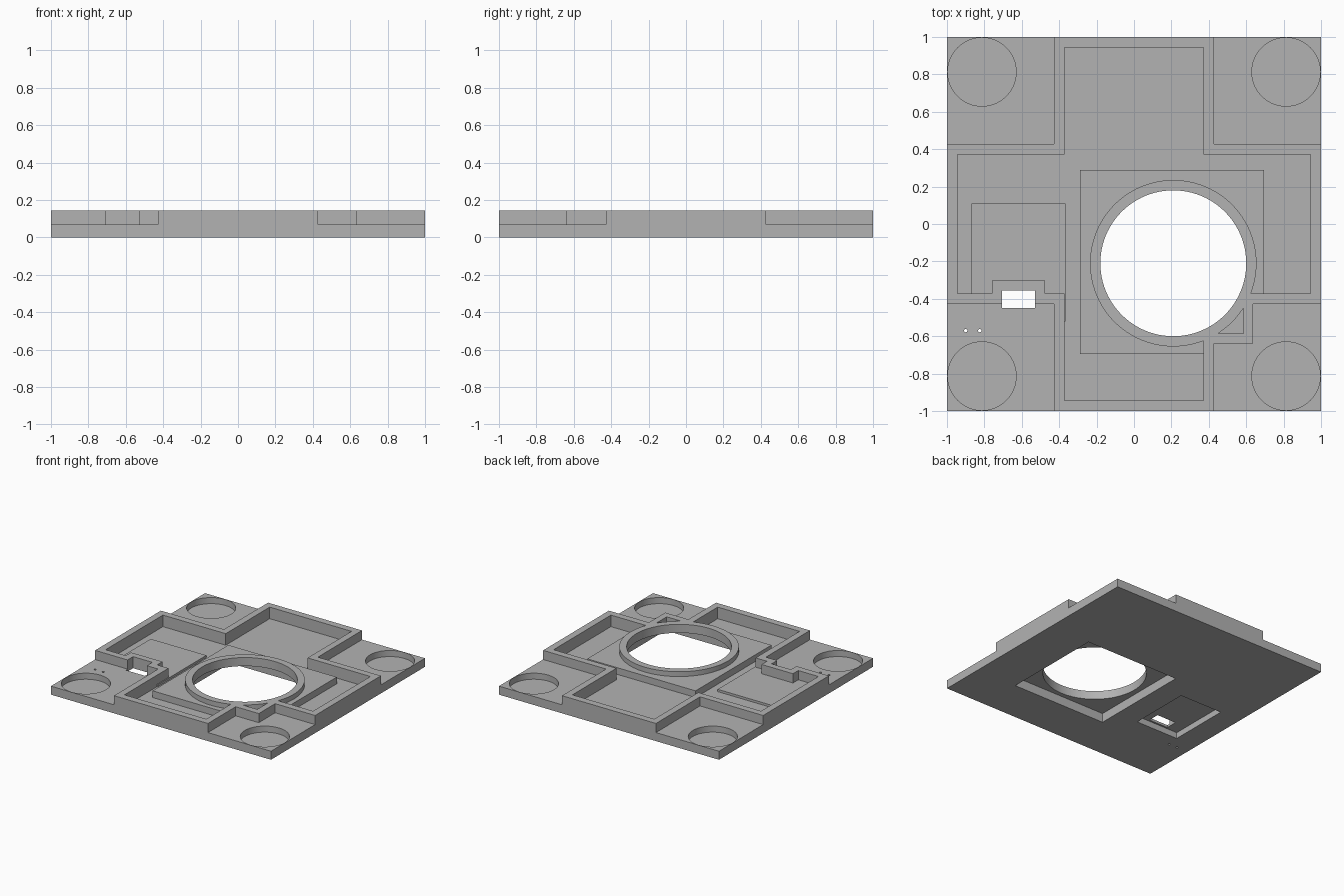
import bpy
import bmesh
from math import cos, sin, tau, radians

if "Cube" in bpy.data.objects:
    bpy.data.objects.remove(bpy.data.objects["Cube"])

grey = bpy.data.materials.new("plain grey")
grey.use_nodes = True
grey.diffuse_color = (0.45, 0.45, 0.45, 1)
grey.node_tree.nodes["Principled BSDF"].inputs["Base Color"].default_value = (0.45, 0.45, 0.45, 1)

PLATE, FLOOR, TOP = 0.07, 0.05, 0.145
LENS = (0.21, -0.21)


def prism(name, points, z0, z1):
    bm = bmesh.new()
    face = bm.faces.new([bm.verts.new((x, y, z0)) for x, y in points])
    lid = bmesh.ops.extrude_face_region(bm, geom=[face])["geom"]
    bmesh.ops.translate(bm, vec=(0, 0, z1 - z0),
                        verts=[v for v in lid if isinstance(v, bmesh.types.BMVert)])
    bmesh.ops.recalc_face_normals(bm, faces=bm.faces)
    mesh = bpy.data.meshes.new(name)
    bm.to_mesh(mesh)
    bm.free()
    mesh.materials.append(grey)
    obj = bpy.data.objects.new(name, mesh)
    bpy.context.collection.objects.link(obj)
    return obj


def rect(x0, x1, y0, y1):
    return [(x0, y0), (x1, y0), (x1, y1), (x0, y1)]


def circle(center, r, n=96):
    return [(center[0] + r * cos(tau * i / n), center[1] + r * sin(tau * i / n)) for i in range(n)]


def cross(arm, end):
    return [(-arm, -end), (arm, -end), (arm, -arm), (end, -arm), (end, arm), (arm, arm),
            (arm, end), (-arm, end), (-arm, arm), (-end, arm), (-end, -arm), (-arm, -arm)]


def combine(operation, points, z0, z1):
    tool = prism("tool", points, z0, z1)
    tool.hide_render = True
    mod = body.modifiers.new("shape", "BOOLEAN")
    mod.operation, mod.solver, mod.object = operation, "EXACT", tool
    bpy.context.view_layer.objects.active = body
    bpy.ops.object.modifier_apply(modifier=mod.name)
    bpy.data.objects.remove(tool)


def add(points, z0, z1):
    combine("UNION", points, z0, z1)


def cut(points, z0, z1):
    combine("DIFFERENCE", points, z0, z1)


# Square plate with a raised cross hollowed into a tray
body = prism("base_plate", rect(-1, 1, -1, 1), 0, PLATE)
add(cross(0.427, 1), 0, TOP)
cut(cross(0.372, 0.943), FLOOR, 0.3)

# Low pad and the wall that jogs around the slot
add(rect(-0.87, -0.365, -0.52, 0.11), 0.02, PLATE - 0.001)
add(rect(-0.76, -0.475, -0.4, -0.303), 0.02, TOP)

# Lens pad, corner block and ring
add([(-0.29, -0.695), (0.4, -0.695), (0.4, -0.61), (0.61, -0.61), (0.61, -0.4),
     (0.695, -0.4), (0.695, 0.29), (-0.29, 0.29)], 0.02, 0.105)
add(rect(0.372, 0.637, -0.64, -0.372), 0.02, TOP)
cut([(0.585, -0.585), (0.585, -0.37), (0.37, -0.585)], 0.105, 0.3)
add(circle(LENS, 0.445), 0.02, TOP)

# Pockets underneath, lens opening and slot
cut(rect(-0.225, 0.632, -0.637, 0.22), -0.1, 0.075)
cut(rect(-0.81, -0.422, -0.465, 0.05), -0.1, 0.05)
cut(circle(LENS, 0.39), -0.1, 0.3)
cut(rect(-0.705, -0.53, -0.45, -0.355), -0.1, 0.3)

# Corner wells and pin holes
for sx in (-1, 1):
    for sy in (-1, 1):
        cut(circle((sx * 0.813, sy * 0.813), 0.183, 64), 0.02, 0.3)
for x in (-0.9, -0.825):
    cut(circle((x, -0.57), 0.009, 16), -0.1, 0.3)

bpy.ops.object.select_all(action="DESELECT")
body.select_set(True)
bpy.context.view_layer.objects.active = body
bpy.ops.object.shade_smooth_by_angle(angle=radians(30))
